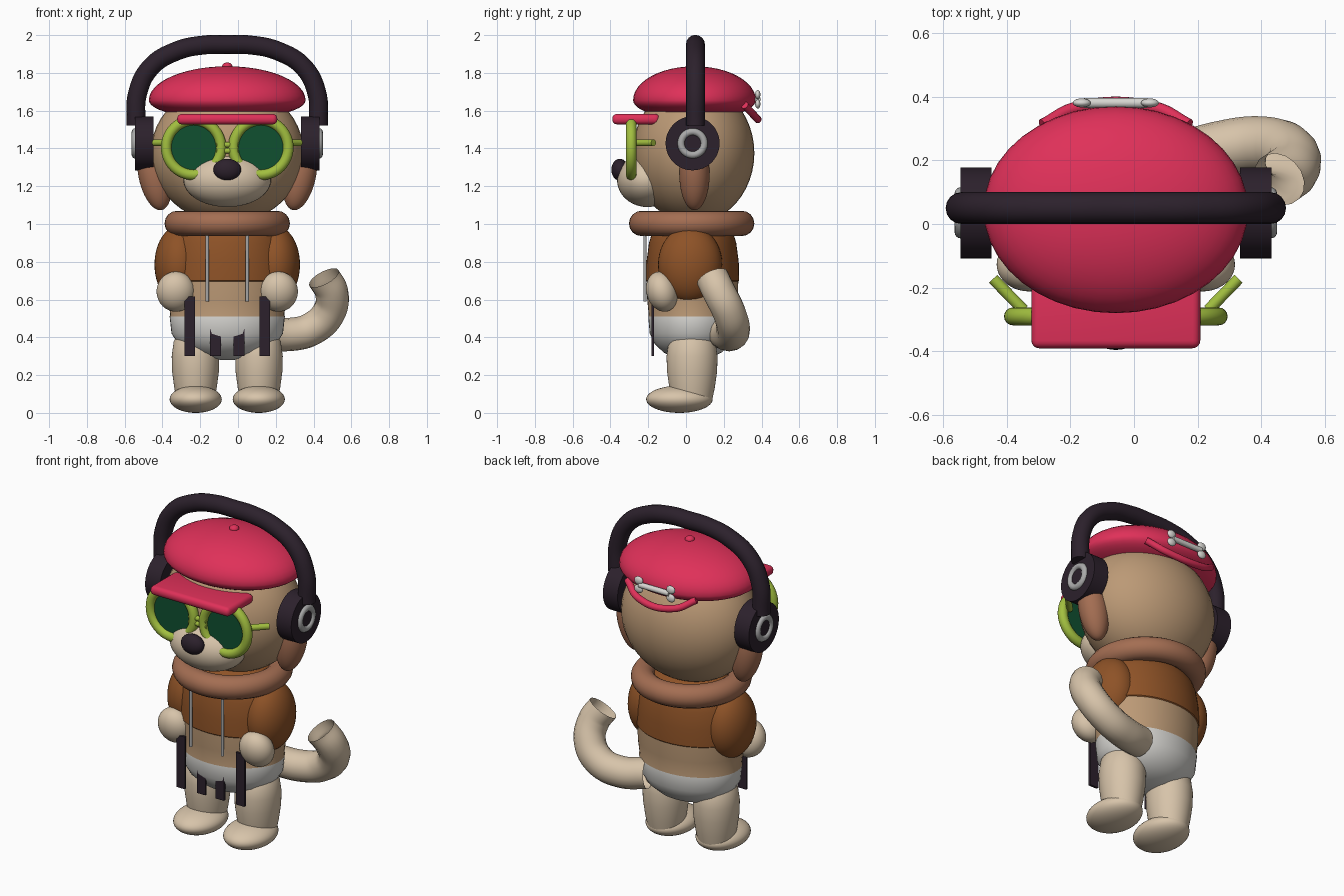
import bpy, bmesh, math
from mathutils import Vector, Matrix, Euler

if "Cube" in bpy.data.objects:
    bpy.data.objects.remove(bpy.data.objects["Cube"])

CX = -0.057   # the figure's own middle; the tail shifts it off x = 0


def material(name, rgb):
    m = bpy.data.materials.new(name)
    m.use_nodes = True
    m.diffuse_color = (*rgb, 1)
    m.node_tree.nodes["Principled BSDF"].inputs["Base Color"].default_value = (*rgb, 1)
    return m


CREAM = material("cream fur", (0.68, 0.55, 0.40))
TAN = material("tan fur", (0.50, 0.32, 0.18))
JACKET = material("brown jacket", (0.27, 0.085, 0.02))
COLLAR = material("light brown", (0.37, 0.155, 0.085))
DARK = material("dark plum", (0.025, 0.015, 0.025))
RED = material("crimson cap", (0.74, 0.03, 0.10))
LIME = material("lime frame", (0.36, 0.52, 0.05))
GREEN = material("green lens", (0.005, 0.08, 0.03))
WHITE = material("off white", (0.68, 0.67, 0.64))
GREY = material("grey", (0.40, 0.40, 0.40))


def finish(name, bm, mat, smooth=True):
    me = bpy.data.meshes.new(name)
    bmesh.ops.recalc_face_normals(bm, faces=bm.faces)
    bm.to_mesh(me)
    bm.free()
    ob = bpy.data.objects.new(name, me)
    bpy.context.collection.objects.link(ob)
    me.materials.append(mat)
    if smooth:
        bpy.ops.object.select_all(action='DESELECT')
        ob.select_set(True)
        bpy.context.view_layer.objects.active = ob
        bpy.ops.object.shade_smooth_by_angle(angle=math.radians(40))
    return ob


def ball(name, loc, radii, mat, rot=(0, 0, 0), low=1.0):
    """Ellipsoid; low squashes the lower half."""
    bm = bmesh.new()
    bmesh.ops.create_uvsphere(bm, u_segments=40, v_segments=24, radius=1)
    for v in bm.verts:
        if v.co.z < 0:
            v.co.z *= low
    bm.transform(Matrix.LocRotScale(Vector(loc), Euler(rot), Vector(radii)))
    return finish(name, bm, mat)


def rod(name, a, b, r, mat, segments=32):
    a, b = Vector(a), Vector(b)
    bm = bmesh.new()
    bmesh.ops.create_cone(bm, cap_ends=True, segments=segments, radius1=r, radius2=r, depth=(b - a).length)
    turn = (b - a).to_track_quat('Z', 'Y')
    bm.transform(Matrix.LocRotScale((a + b) / 2, turn, None))
    return finish(name, bm, mat)


def box(name, loc, size, mat, bevel=0):
    bm = bmesh.new()
    bmesh.ops.create_cube(bm, size=1)
    bm.transform(Matrix.LocRotScale(Vector(loc), None, Vector(size)))
    if bevel:
        bmesh.ops.bevel(bm, geom=bm.edges[:], offset=bevel, segments=4, profile=0.5, affect='EDGES')
    return finish(name, bm, mat)


def revolve(name, profile, loc, mat, scale=(1, 1, 1), rot=(0, 0, 0), closed=False, n=48):
    """Spin a (radius, height) profile about z."""
    bm = bmesh.new()
    rings = [[bm.verts.new((r * math.cos(2 * math.pi * i / n), r * math.sin(2 * math.pi * i / n), z))
              for i in range(n)] for r, z in profile]
    pairs = list(zip(rings, rings[1:])) + ([(rings[-1], rings[0])] if closed else [])
    for lo, hi in pairs:
        for i in range(n):
            bm.faces.new((lo[i], lo[(i + 1) % n], hi[(i + 1) % n], hi[i]))
    if not closed:
        bm.faces.new(rings[0])
        bm.faces.new(rings[-1])
    bm.transform(Matrix.LocRotScale(Vector(loc), Euler(rot), Vector(scale)))
    return finish(name, bm, mat)


def ring(name, loc, major, minor, mat, rot=(0, 0, 0)):
    prof = [(major + minor * math.cos(a * math.pi / 8), minor * math.sin(a * math.pi / 8)) for a in range(16)]
    return revolve(name, prof, loc, mat, rot=rot, closed=True)


def tube(name, points, r, mat, caps=True):
    cu = bpy.data.curves.new(name, 'CURVE')
    cu.dimensions = '3D'
    cu.bevel_depth, cu.bevel_resolution, cu.resolution_u = r, 6, 10
    cu.use_fill_caps = caps
    sp = cu.splines.new('BEZIER')
    sp.bezier_points.add(len(points) - 1)
    for p, co in zip(sp.bezier_points, points):
        p.co = co
        p.handle_left_type = p.handle_right_type = 'AUTO'
    cu.materials.append(mat)
    ob = bpy.data.objects.new(name, cu)
    bpy.context.collection.objects.link(ob)
    bpy.ops.object.select_all(action='DESELECT')
    ob.select_set(True)
    bpy.context.view_layer.objects.active = ob
    bpy.ops.object.convert(target='MESH')
    bpy.ops.object.shade_smooth_by_angle(angle=math.radians(40))


# torso: underpants, belly and jacket as height bands
torso = revolve("torso", [(0.03, 0.28), (0.12, 0.29), (0.2, 0.32), (0.26, 0.365), (0.295, 0.42), (0.305, 0.51),
                          (0.302, 0.52), (0.312, 0.6), (0.314, 0.695), (0.32, 0.70), (0.317, 0.8),
                          (0.3, 0.9), (0.26, 1.0), (0.15, 1.06)], (CX, 0.035, 0), WHITE, scale=(1, 0.77, 1))
torso.data.materials.append(TAN)
torso.data.materials.append(JACKET)
for f in torso.data.polygons:
    f.material_index = (f.center.z > 0.512) + (f.center.z > 0.696)
ring("neck_roll", (CX, 0.03, 1.003), 0.265, 0.067, COLLAR)

# head
ball("head", (CX, 0.04, 1.375), (0.405, 0.322, 0.37), TAN)
ball("muzzle", (CX, -0.205, 1.233), (0.232, 0.16, 0.143), CREAM)
ball("nose", (CX, -0.35, 1.287), (0.073, 0.045, 0.058), DARK)

# cap
ball("cap_crown", (CX, 0.045, 1.655), (0.415, 0.325, 0.18), RED, low=0.56)
ball("cap_button", (CX, 0.045, 1.835), (0.027, 0.027, 0.02), RED)
box("cap_visor", (CX, -0.265, 1.555), (0.53, 0.25, 0.055), RED, 0.024)
tube("cap_strap", [(CX + x, y, z) for x, y, z in
                   ((-0.23, 0.31, 1.63), (-0.12, 0.365, 1.57), (0.12, 0.365, 1.57), (0.23, 0.31, 1.63))], 0.02, RED)
rod("bone_shaft", (CX - 0.1, 0.38, 1.66), (CX + 0.1, 0.38, 1.66), 0.016, WHITE)

# paired parts
for s, side in ((1, "left"), (-1, "right")):
    def at(x, y, z):
        return (CX + s * x, y, z)

    for dz, end in ((0.025, "upper"), (-0.025, "lower")):
        ball(f"{side}_{end}_bone_knob", at(0.107, 0.38, 1.66 + dz), (0.028, 0.014, 0.024), WHITE)

    ball(f"{side}_ear", at(0.385, 0.045, 1.26), (0.085, 0.08, 0.19), COLLAR, (0, s * 0.2, 0))
    rod(f"{side}_ear_cup", at(0.39, 0.035, 1.427), at(0.488, 0.035, 1.427), 0.143, DARK, 48)
    ring(f"{side}_cup_ring", at(0.487, 0.035, 1.427), 0.061, 0.019, GREY, (0, math.pi / 2, 0))
    rod(f"{side}_cup_center", at(0.48, 0.035, 1.427), at(0.494, 0.035, 1.427), 0.046, DARK)

    ring(f"{side}_glasses_rim", at(0.178, -0.29, 1.405), 0.145, 0.028, LIME, (math.pi / 2, 0, 0))
    rod(f"{side}_lens", at(0.178, -0.295, 1.405), at(0.178, -0.28, 1.405), 0.14, GREEN, 48)
    rod(f"{side}_temple", at(0.29, -0.27, 1.43), at(0.385, -0.172, 1.43), 0.018, LIME)

    ball(f"{side}_sleeve", at(0.255, 0.022, 0.785), (0.13, 0.17, 0.205), JACKET)
    ball(f"{side}_hand", at(0.272, -0.127, 0.642), (0.102, 0.082, 0.108), CREAM, (0.3, 0, 0))
    rod(f"{side}_drawstring", at(0.106, -0.217, 0.59), at(0.106, -0.217, 0.96), 0.009, GREY, 12)

    revolve(f"{side}_leg", [(0.1, 0.07), (0.112, 0.13), (0.124, 0.22), (0.126, 0.3), (0.115, 0.38), (0.08, 0.43)],
            at(0.168, 0.032, 0), CREAM, scale=(1, 1.07, 1))
    ball(f"{side}_foot", at(0.167, -0.035, 0.072), (0.138, 0.176, 0.072), CREAM)

    for x, place in ((0.062, "inner"), (0.199, "outer")):
        box(f"{side}_{place}_hanging_slat", at(x, -0.176, 0.458), (0.057, 0.014, 0.315), DARK)

# glasses bridge
for z, place in ((1.42, "upper"), (1.388, "lower")):
    rod(f"{place}_bridge", (CX - 0.06, -0.295, z), (CX + 0.06, -0.295, z), 0.015, LIME)

# headphone band, drawn as one half and mirrored
half = [(0.483, 1.52), (0.475, 1.69), (0.405, 1.83), (0.27, 1.915), (0.12, 1.948)]
arc = [(-x, z) for x, z in half] + [(0, 1.95)] + half[::-1]
tube("headphone_band", [(CX + x, 0.05, z) for x, z in arc], 0.05, DARK)

# open-ended tail
tube("tail", [(0.12, 0.19, 0.43), (0.27, 0.235, 0.415), (0.4, 0.25, 0.45), (0.485, 0.225, 0.54),
              (0.495, 0.175, 0.64), (0.455, 0.14, 0.715)], 0.088, CREAM, caps=False)
